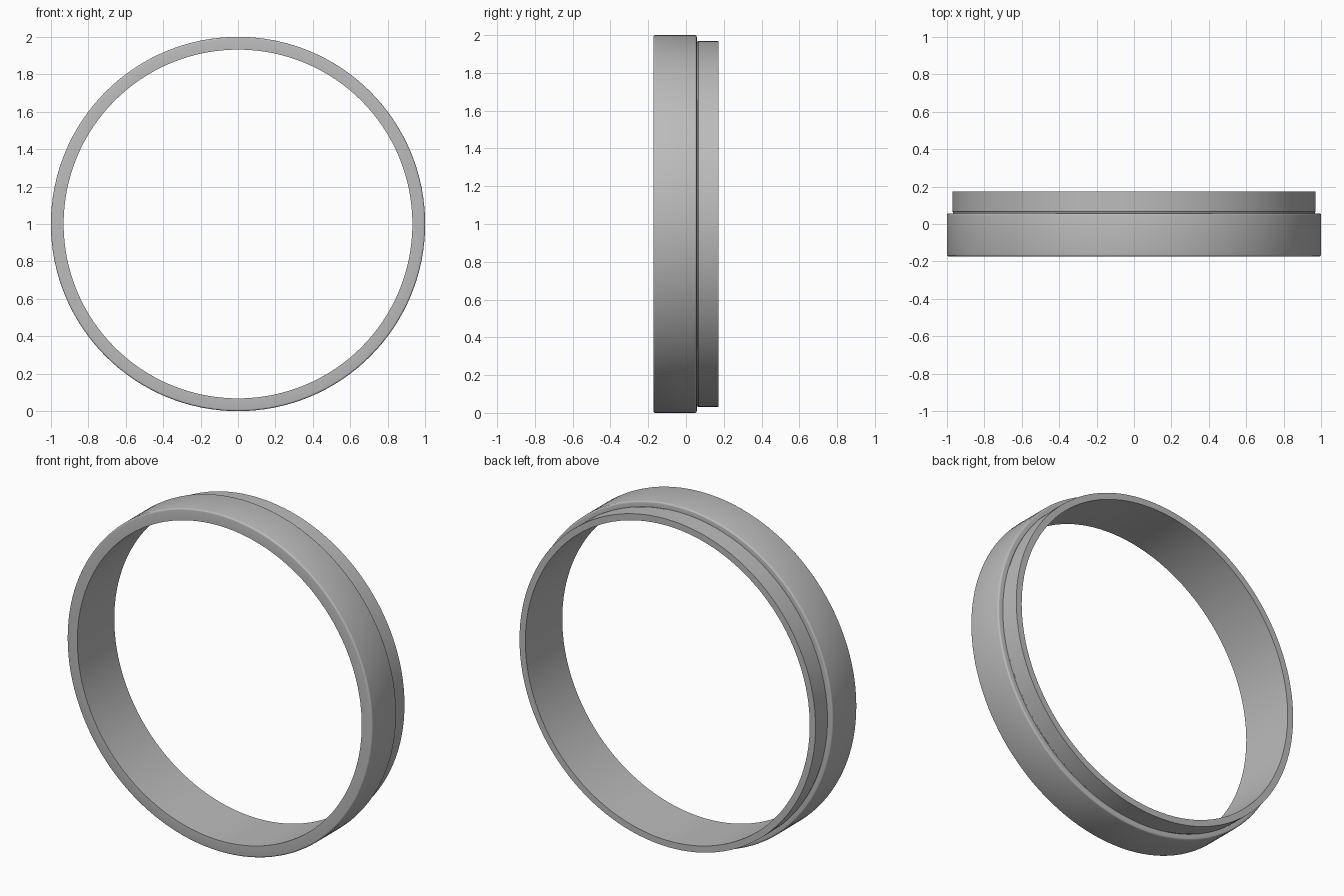
import bpy, bmesh, math
from mathutils import Vector

cube = bpy.data.objects.get("Cube")
if cube:
    bpy.data.objects.remove(cube, do_unlink=True)

SEGMENTS = 128
INNER, OUTER, LIP = 0.932, 1.0, 0.97      # radii
FRONT, STEP, BACK = -0.173, 0.057, 0.173  # depths along y
ROUND = 0.01

metal = bpy.data.materials.new("plain_grey")
grey = (0.5, 0.5, 0.5, 1.0)
metal.use_nodes = True
metal.diffuse_color = grey
metal.node_tree.nodes["Principled BSDF"].inputs["Base Color"].default_value = grey


def corner(radius, y, start):
    """Quarter-round of the outer edge, as (radius, y) points."""
    return [(radius + ROUND * math.cos(a), y + ROUND * math.sin(a))
            for a in (math.radians(start + 22.5 * i) for i in range(5))]


# Cross-section: rounded wide band, fine relief groove, narrower rear lip
profile = [(INNER, FRONT)]
profile += corner(OUTER - ROUND, FRONT + ROUND, -90)
profile += corner(OUTER - ROUND, STEP - ROUND, 0)
profile += [(LIP - 0.003, STEP), (LIP - 0.003, STEP + 0.006), (LIP, STEP + 0.009),
            (LIP, BACK), (INNER, BACK)]

# Ring: revolve the closed cross-section around the y axis
bm = bmesh.new()
verts = [bm.verts.new((r, y, 1.0)) for r, y in profile]
edges = [bm.edges.new((v, verts[(i + 1) % len(verts)])) for i, v in enumerate(verts)]
bmesh.ops.spin(bm, geom=verts + edges, cent=Vector((0, 0, 1)), axis=Vector((0, 1, 0)),
               angle=math.tau, steps=SEGMENTS, use_merge=True)
bmesh.ops.remove_doubles(bm, verts=bm.verts, dist=0.0001)
bmesh.ops.recalc_face_normals(bm, faces=bm.faces)
mesh = bpy.data.meshes.new("stepped_ring")
bm.to_mesh(mesh)
bm.free()

ring = bpy.data.objects.new("stepped_ring", mesh)
bpy.context.collection.objects.link(ring)
mesh.materials.append(metal)
bpy.ops.object.select_all(action="DESELECT")
ring.select_set(True)
bpy.context.view_layer.objects.active = ring
bpy.ops.object.shade_smooth_by_angle(angle=math.radians(30))
